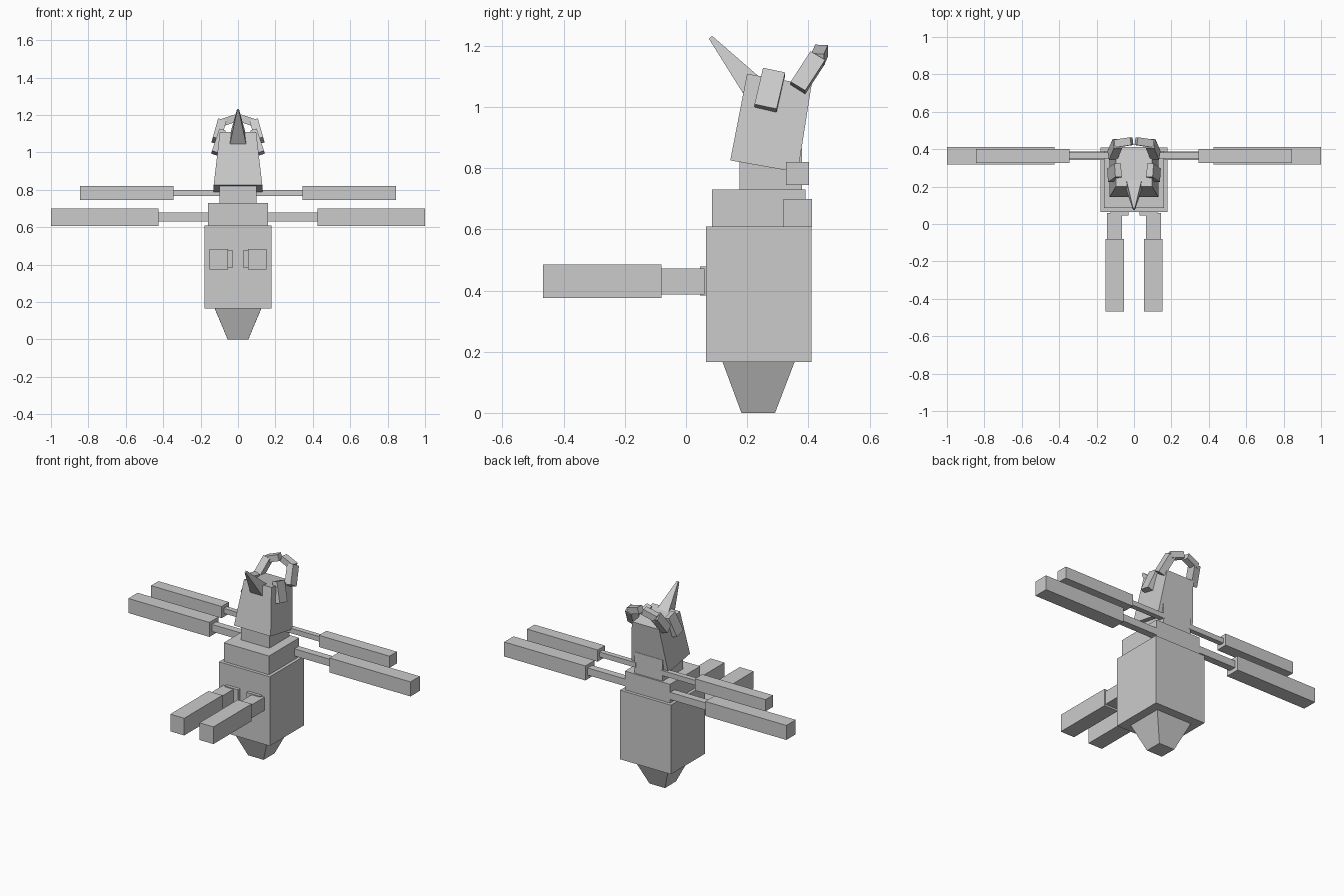
import bpy
from mathutils import Vector

default = bpy.data.objects.get("Cube")
if default:
    bpy.data.objects.remove(default, do_unlink=True)

GREY = (0.6, 0.6, 0.6, 1.0)
grey = bpy.data.materials.new("plain grey")
grey.use_nodes = True
grey.diffuse_color = GREY
grey.node_tree.nodes["Principled BSDF"].inputs["Base Color"].default_value = GREY


def beam(name, start, end, side, size, end_size=None, mirror=False):
    """Four-sided beam or frustum; sizes are half widths along side and depth."""
    start, end = Vector(start), Vector(end)
    axis = (end - start).normalized()
    side = Vector(side)
    side = (side - axis * side.dot(axis)).normalized()
    depth = axis.cross(side)
    verts = []
    for centre, (w, d) in ((start, size), (end, end_size or size)):
        for i, j in ((-1, -1), (1, -1), (1, 1), (-1, 1)):
            verts.append(centre + side * w * i + depth * d * j)
    faces = [(3, 2, 1, 0), (4, 5, 6, 7)]
    faces += [(i, (i + 1) % 4, (i + 1) % 4 + 4, i + 4) for i in range(4)]
    mesh = bpy.data.meshes.new(name)
    mesh.from_pydata(verts, [], faces)
    mesh.materials.append(grey)
    obj = bpy.data.objects.new(name, mesh)
    bpy.context.collection.objects.link(obj)
    if mirror:
        obj.modifiers.new("mirror", "MIRROR")
    return obj


def box(name, x, y, z, mirror=False):
    """Upright box from its ranges on each axis."""
    cx, cy = sum(x) / 2, sum(y) / 2
    half = ((x[1] - x[0]) / 2, (y[1] - y[0]) / 2)
    return beam(name, (cx, cy, z[0]), (cx, cy, z[1]), X, half, mirror=mirror)


X, Y = (1, 0, 0), (0, 1, 0)

# Tapered tail and stacked torso
beam("tail", (0, 0.236, 0), (0, 0.237, 0.167), X, (0.055, 0.055), (0.125, 0.118))
box("body", (-0.18, 0.18), (0.065, 0.41), (0.167, 0.61))
box("chest", (-0.16, 0.16), (0.085, 0.39), (0.61, 0.73))
box("neck", (-0.10, 0.10), (0.175, 0.38), (0.73, 0.865))

# Forward-tilted head with a horn and side plates
beam("head", (0, 0.255, 0.806), (0, 0.305, 1.09), X, (0.13, 0.112), (0.097, 0.107))
beam("horn", (0, 0.215, 1.07), (0, 0.08, 1.228), X, (0.043, 0.038), (0.005, 0.007))
beam("side_plates", (0.124, 0.26, 0.996), (0.085, 0.288, 1.115), Y,
     (0.037, 0.018), mirror=True)

# Arched crest at the back of the head
beam("crest_legs", (0.116, 0.366, 1.062), (0.088, 0.431, 1.162), Y,
     (0.028, 0.023), mirror=True)
beam("crest_tops", (0.098, 0.43, 1.155), (0.012, 0.443, 1.184), Y,
     (0.021, 0.02), mirror=True)

# Two pairs of sideways arms
box("upper_arm_rods", (0.09, 0.345), (0.35, 0.382), (0.767, 0.799), True)
box("upper_arms", (0.345, 0.845), (0.327, 0.402), (0.745, 0.82), True)
box("lower_arm_rods", (0.15, 0.425), (0.343, 0.388), (0.632, 0.678), True)
box("lower_arms", (0.425, 1.0), (0.318, 0.412), (0.607, 0.70), True)

# Pair of legs reaching forward
box("leg_mounts", (0.03, 0.125), (0.045, 0.07), (0.383, 0.478), True)
box("leg_rods", (0.065, 0.145), (-0.08, 0.06), (0.387, 0.472), True)
box("legs", (0.054, 0.153), (-0.467, -0.08), (0.375, 0.485), True)
